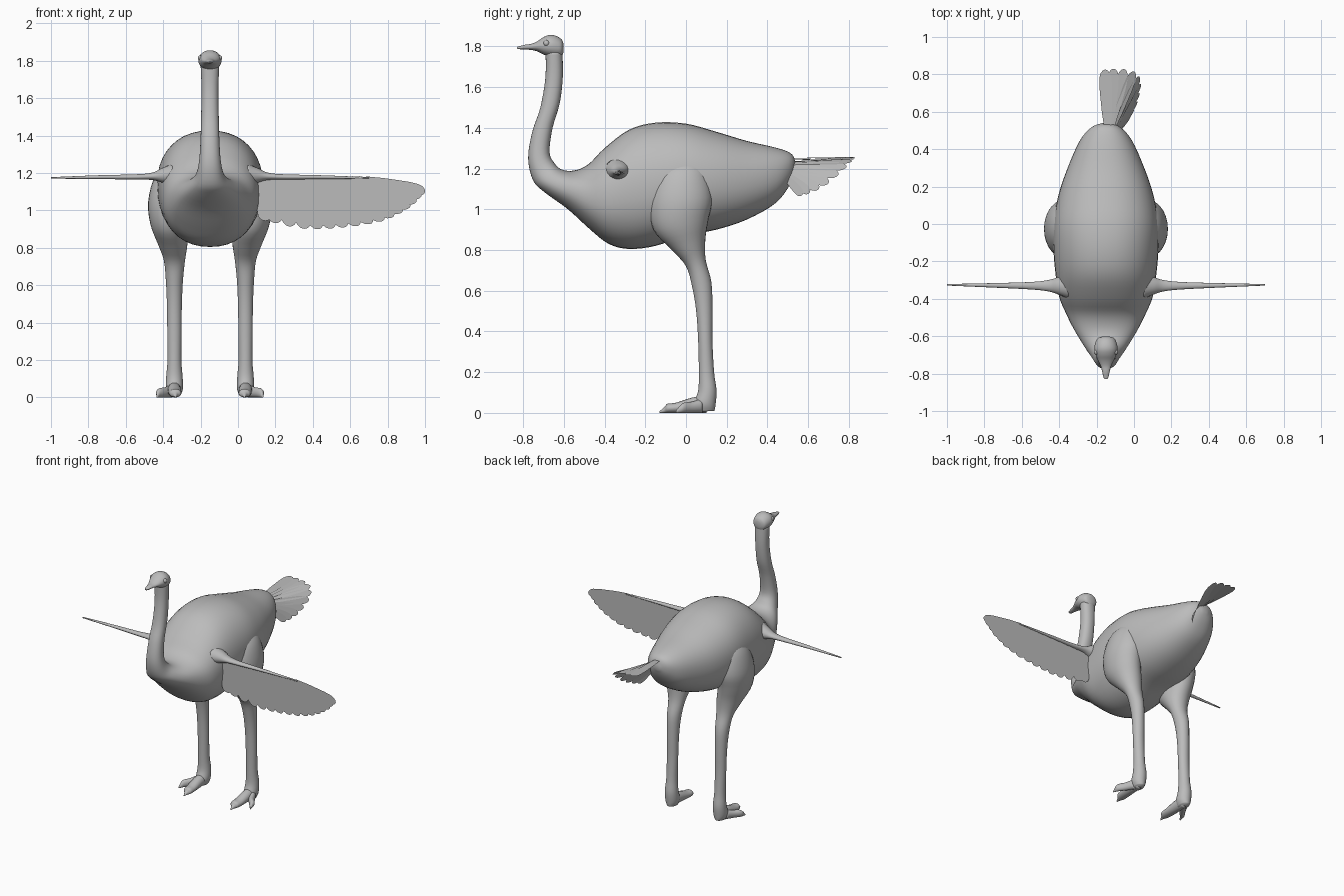
import bpy, bmesh, math
from mathutils import Vector

cube = bpy.data.objects.get("Cube")
if cube:
    bpy.data.objects.remove(cube, do_unlink=True)

MID = -0.15  # x of the bird's own centre plane

grey = bpy.data.materials.new("plain grey")
grey.use_nodes = True
grey.diffuse_color = (0.5, 0.5, 0.5, 1)
grey.node_tree.nodes["Principled BSDF"].inputs["Base Color"].default_value = (0.5, 0.5, 0.5, 1)


def finish(name, bm, smooth=True):
    bmesh.ops.recalc_face_normals(bm, faces=bm.faces)
    mesh = bpy.data.meshes.new(name)
    bm.to_mesh(mesh)
    bm.free()
    mesh.materials.append(grey)
    for p in mesh.polygons:
        p.use_smooth = smooth
    obj = bpy.data.objects.new(name, mesh)
    bpy.context.collection.objects.link(obj)
    return obj


def spline(rows, t):
    """Catmull-Rom value of the rows at t between 0 and 1."""
    last = len(rows) - 1
    i = min(int(t * last), last - 1)
    u = t * last - i
    a, b, c, d = (rows[min(max(k, 0), last)] for k in range(i - 1, i + 3))
    return [0.5 * (2 * q + (r - p) * u + (2 * p - 5 * q + 4 * r - s) * u * u
                   + (3 * q - p - 3 * r + s) * u ** 3) for p, q, r, s in zip(a, b, c, d)]


def loft(name, rows, side=1, swap=False, power=2.0, sides=28, steps=4):
    """Skin rings given as x, top y, top z, bottom y, bottom z, half width."""
    bm = bmesh.new()
    rings = []
    count = (len(rows) - 1) * steps
    for k in range(count + 1):
        x, y1, z1, y2, z2, w = spline(rows, k / count)
        ring = []
        for j in range(sides):
            a = math.tau * j / sides
            c, s = (math.copysign(abs(v) ** (2 / power), v) for v in (math.cos(a), math.sin(a)))
            px = x + w * s
            py = (y1 + y2) / 2 + (y1 - y2) / 2 * c
            pz = (z1 + z2) / 2 + (z1 - z2) / 2 * c
            if swap:
                px, py = py, px
            ring.append(bm.verts.new((MID + side * px, py, pz)))
        rings.append(ring)
    for r, q in zip(rings, rings[1:]):
        for j in range(sides):
            n = (j + 1) % sides
            bm.faces.new((r[j], r[n], q[n], q[j]))
    bm.faces.new(rings[0])
    bm.faces.new(rings[-1])
    return finish(name, bm)


def feather(bm, root, tip, across, half):
    """Flat round-ended blade from root to tip."""
    root, tip = Vector(root), Vector(tip)
    along = tip - root
    across = Vector(across)
    across = (across - across.project(along)).normalized()
    previous = None
    for t, w in ((0, .5), (.3, .8), (.7, 1), (.86, .95), (.94, .75), (.985, .4), (1, .1)):
        pair = [bm.verts.new(root + along * t + across * half * w * s) for s in (-1, 1)]
        if previous:
            bm.faces.new((previous[0], previous[1], pair[1], pair[0]))
        previous = pair


# Body and neck in one skin, from rump to throat
loft("body_and_neck", [
    (0, .54, 1.22, .54, 1.19, .02), (0, .52, 1.27, .51, 1.12, .08),
    (0, .45, 1.30, .44, 1.03, .14), (0, .30, 1.335, .30, .95, .205),
    (0, .15, 1.38, .15, .90, .255), (0, 0, 1.42, 0, .87, .28),
    (0, -.15, 1.425, -.15, .82, .28), (0, -.28, 1.39, -.28, .805, .268),
    (0, -.40, 1.30, -.38, .83, .25), (0, -.48, 1.22, -.47, .90, .215),
    (0, -.55, 1.19, -.58, 1.0, .17), (0, -.61, 1.195, -.69, 1.08, .115),
    (0, -.645, 1.225, -.75, 1.14, .077), (0, -.67, 1.28, -.775, 1.25, .058),
    (0, -.655, 1.4, -.755, 1.38, .05), (0, -.62, 1.52, -.715, 1.5, .047),
    (0, -.605, 1.65, -.69, 1.65, .045), (0, -.607, 1.78, -.69, 1.78, .05)],
    power=2.2, sides=40)

# Head tapering into the beak
loft("head", [
    (0, -.602, 1.815, -.602, 1.77, .02), (0, -.612, 1.835, -.612, 1.75, .045),
    (0, -.64, 1.852, -.64, 1.745, .058), (0, -.67, 1.856, -.67, 1.75, .062),
    (0, -.70, 1.845, -.70, 1.76, .055), (0, -.73, 1.825, -.73, 1.775, .042),
    (0, -.76, 1.812, -.76, 1.782, .028), (0, -.79, 1.808, -.79, 1.784, .02),
    (0, -.82, 1.80, -.82, 1.786, .013), (0, -.83, 1.797, -.83, 1.79, .005)])

LEG = [
    (.17, -.06, 1.27, .05, 1.27, .03), (.20, -.14, 1.18, .10, 1.2, .09),
    (.22, -.18, 1.04, .13, 1.06, .11), (.22, -.16, .90, .11, .95, .098),
    (.20, -.07, .80, .095, .85, .08), (.19, 0, .72, .097, .75, .057),
    (.19, .03, .62, .125, .64, .046), (.19, .05, .5, .13, .5, .04),
    (.19, .06, .35, .13, .35, .038), (.19, .063, .2, .138, .2, .037),
    (.19, .06, .11, .15, .11, .044), (.19, .04, .05, .145, .04, .045),
    (.19, .05, .005, .14, .01, .03)]

# Toes as x, y, top z, half width
MAIN_TOE = [(.19, .10, .085, .035), (.19, .03, .075, .036), (.187, -.05, .05, .035),
            (.185, -.09, .045, .03), (.185, -.105, .03, .015), (.185, -.13, .008, .004)]
OUTER_TOE = [(.205, .08, .07, .03), (.235, .03, .055, .026), (.265, -.01, .05, .022),
             (.275, -.03, .035, .012), (.282, -.05, .01, .004)]

# Wing arm, laid out along the sideways direction
ARM = [(-.33, .20, 1.25, .20, 1.13, .07), (-.33, .26, 1.225, .26, 1.15, .045),
       (-.33, .31, 1.202, .31, 1.163, .03), (-.33, .40, 1.193, .40, 1.165, .02),
       (-.328, .60, 1.188, .60, 1.168, .012), (-.325, .85, 1.178, .85, 1.17, .004)]

for label, side in (("left", 1), ("right", -1)):
    loft(label + "_leg", LEG, side)
    for name, toe in (("main_toe", MAIN_TOE), ("outer_toe", OUTER_TOE)):
        loft(f"{label}_{name}", [(x, y, z, y, 0, w) for x, y, z, w in toe], side, sides=16)
    loft(label + "_wing_arm", ARM, side, swap=True, sides=20)
    # Eye
    bm = bmesh.new()
    bmesh.ops.create_uvsphere(bm, u_segments=16, v_segments=10, radius=.015)
    bmesh.ops.translate(bm, verts=bm.verts, vec=(MID + side * .05, -.685, 1.815))
    finish(label + "_eye", bm)

# Flight feathers on the left wing only
bm = bmesh.new()
TIPS = [(.15, .945), (.37, .905), (.58, .915), (.78, .95), (.92, 1.02), (1.0, 1.1)]
COUNT = 16
for i in range(COUNT):
    t = i / (COUNT - 1)
    x, z = spline(TIPS, t)
    y = -.33 + .0015 * (i % 2) + .004 * t
    feather(bm, (.13 + .55 * t, y, 1.175 - .01 * t), (x, y, z), (1, 0, 1), .043 - .008 * t)
finish("left_wing_feathers", bm, False)

# Tail fan, sweeping from the top round to the left and down
bm = bmesh.new()
TAIL = [(-.155, .825, 1.255), (-.08, .83, 1.25), (.0, .815, 1.235), (.035, .77, 1.19),
        (.03, .70, 1.13), (.01, .63, 1.09), (-.02, .57, 1.07)]
COUNT = 10
for i in range(COUNT):
    t = i / (COUNT - 1)
    tangent = Vector(spline(TAIL, min(t + .05, 1))) - Vector(spline(TAIL, max(t - .05, 0)))
    root = Vector((-.14, .50, 1.25)).lerp(Vector((-.09, .48, 1.17)), t)
    feather(bm, root, spline(TAIL, t), tangent, .034 - .012 * t)
finish("tail_feathers", bm, False)
